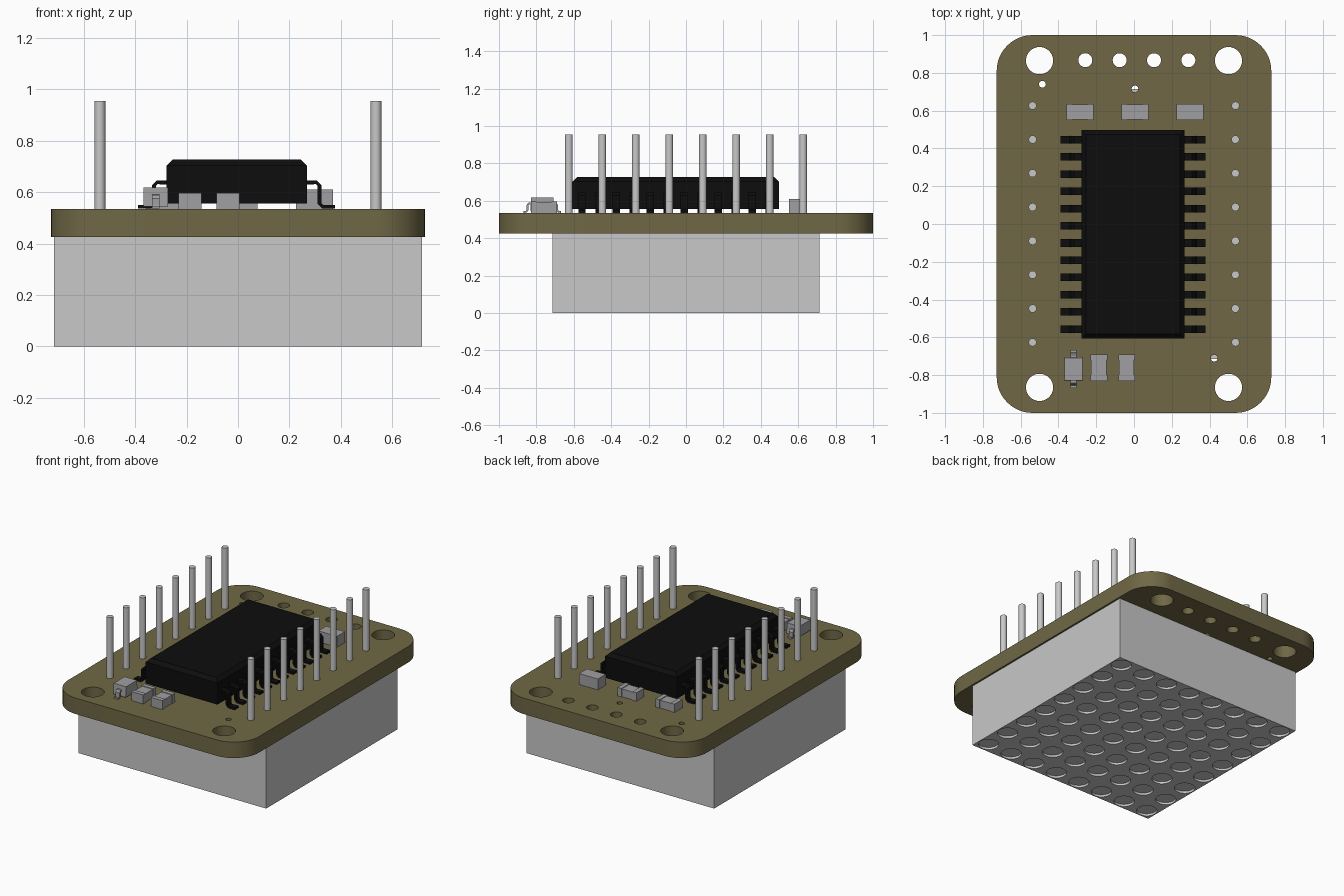
import bpy, bmesh, math
from mathutils import Matrix, Vector

if "Cube" in bpy.data.objects:
    bpy.data.objects.remove(bpy.data.objects["Cube"], do_unlink=True)


def material(name, rgb):
    m = bpy.data.materials.new(name)
    m.use_nodes = True
    m.diffuse_color = (*rgb, 1)
    m.node_tree.nodes["Principled BSDF"].inputs["Base Color"].default_value = (*rgb, 1)
    return m


OLIVE = material("olive board", (0.16, 0.137, 0.06))
LIGHT = material("light grey", (0.58, 0.58, 0.58))
GREY = material("component grey", (0.35, 0.35, 0.36))
BLACK = material("chip black", (0.004, 0.004, 0.004))

BOARD_LOW, BOARD_TOP = 0.425, 0.535
HALF_W, HALF_BLOCK = 0.727, 0.715


def add_object(name, bm, mat):
    mesh = bpy.data.meshes.new(name)
    bmesh.ops.recalc_face_normals(bm, faces=bm.faces)
    bm.to_mesh(mesh)
    bm.free()
    mesh.materials.append(mat)
    ob = bpy.data.objects.new(name, mesh)
    bpy.context.collection.objects.link(ob)
    return ob


def smooth(ob):
    bpy.ops.object.select_all(action='DESELECT')
    ob.select_set(True)
    bpy.context.view_layer.objects.active = ob
    bpy.ops.object.shade_smooth_by_angle(angle=math.radians(35))


def add_box(bm, x0, x1, y0, y1, z0, z1):
    size = Matrix.Diagonal((x1 - x0, y1 - y0, z1 - z0, 1))
    centre = Matrix.Translation(((x0 + x1) / 2, (y0 + y1) / 2, (z0 + z1) / 2))
    return bmesh.ops.create_cube(bm, size=1, matrix=centre @ size)["verts"]


def box(name, mat, *bounds):
    bm = bmesh.new()
    add_box(bm, *bounds)
    return add_object(name, bm, mat)


def arc(cx, cy, r, start=0.0, sweep=2 * math.pi, n=32, closed=True):
    steps = n if closed else n - 1
    return [(cx + r * math.cos(start + sweep * i / steps),
             cy + r * math.sin(start + sweep * i / steps)) for i in range(n)]


def plate(name, loops, z0, z1, mat):
    """Extruded flat outline; every loop after the first is a hole."""
    cu = bpy.data.curves.new(name, 'CURVE')
    cu.dimensions, cu.fill_mode, cu.extrude = '2D', 'BOTH', (z1 - z0) / 2
    for loop in loops:
        sp = cu.splines.new('POLY')
        sp.points.add(len(loop) - 1)
        for p, (x, y) in zip(sp.points, loop):
            p.co = (x, y, 0, 1)
        sp.use_cyclic_u = True
    ob = bpy.data.objects.new(name + "_curve", cu)
    bpy.context.collection.objects.link(ob)
    bpy.context.view_layer.update()
    dg = bpy.context.evaluated_depsgraph_get()
    bm = bmesh.new()
    bm.from_mesh(bpy.data.meshes.new_from_object(ob.evaluated_get(dg)))
    bpy.data.objects.remove(ob, do_unlink=True)
    bmesh.ops.remove_doubles(bm, verts=bm.verts, dist=1e-5)
    bmesh.ops.translate(bm, verts=bm.verts, vec=(0, 0, (z0 + z1) / 2))
    result = add_object(name, bm, mat)
    smooth(result)
    return result


def add_strip(bm, path, across, width, thick):
    """Flat bent lead: path points swept to a width along 'across'."""
    path = [Vector(p) for p in path]
    across = Vector(across)
    rings = []
    for i, p in enumerate(path):
        t = (path[min(i + 1, len(path) - 1)] - path[max(i - 1, 0)]).normalized()
        n = t.cross(across) * thick / 2
        w = across * width / 2
        rings.append([bm.verts.new(p + v) for v in (n + w, n - w, -n - w, w - n)])
    for a, b in zip(rings, rings[1:]):
        for k in range(4):
            bm.faces.new((a[k], a[(k + 1) % 4], b[(k + 1) % 4], b[k]))
    bm.faces.new(rings[0])
    bm.faces.new(rings[-1])


# Circuit board with rounded corners, mounting holes and small holes
R = 0.19
outline = []
for k, (sx, sy) in enumerate(((1, 1), (-1, 1), (-1, -1), (1, -1))):
    outline += arc(sx * (HALF_W - R), sy * (1 - R), R, k * math.pi / 2, math.pi / 2, 13, False)
holes = [arc(sx * 0.5, sy * 0.865, 0.072) for sx in (-1, 1) for sy in (-1, 1)]
holes += [arc(0.015 + 0.182 * (i - 1.5), 0.867, 0.037) for i in range(4)]
holes += [arc(x, y, 0.018, n=16) for x, y in ((-0.485, 0.74), (0.005, 0.715), (0.425, -0.71))]
plate("circuit_board", [outline] + holes, BOARD_LOW, BOARD_TOP, OLIVE)

# Display block beneath the board, its underside dimpled 8 by 8
DIMPLE = 0.015
h = HALF_BLOCK
square = [(-h, -h), (h, -h), (h, h), (-h, h)]
dots = [arc(0.184 * (i - 3.5), 0.184 * (j - 3.5), 0.064, n=24) for i in range(8) for j in range(8)]
plate("display_face", [square] + dots, 0, DIMPLE, LIGHT)
box("display_block", LIGHT, -h, h, -h, h, DIMPLE, BOARD_LOW)

# Two rows of upright pins
bm = bmesh.new()
for sx in (-1, 1):
    for i in range(8):
        low, high = BOARD_LOW, 0.955
        at = Matrix.Translation((sx * 0.537, 0.179 * (i - 3.5), (low + high) / 2))
        bmesh.ops.create_cone(bm, cap_ends=True, segments=20, radius1=0.021, radius2=0.021,
                              depth=high - low, matrix=at)
smooth(add_object("header_pins", bm, LIGHT))

# Chip body with chamfered upper edges
CX, CY = -0.005, -0.055
bm = bmesh.new()
add_box(bm, CX - 0.273, CX + 0.273, CY - 0.552, CY + 0.552, 0.555, 0.727)
top_edges = [e for e in bm.edges if all(v.co.z > 0.7 for v in e.verts)]
bmesh.ops.bevel(bm, geom=top_edges, offset=0.024, segments=1, affect='EDGES')
add_object("chip_body", bm, BLACK)

# Bent chip legs, twelve on each side
profile = ((0.26, 0.638), (0.31, 0.638), (0.322, 0.626), (0.322, 0.556), (0.334, 0.543), (0.383, 0.543))
bm = bmesh.new()
for s in (-1, 1):
    for i in range(12):
        y = CY + 0.0911 * (i - 5.5)
        add_strip(bm, [(CX + s * x, y, z) for x, z in profile], (0, 1, 0), 0.04, 0.015)
add_object("chip_legs", bm, BLACK)


# Small surface parts: a body with end caps standing slightly proud
def chip_part(name, x, y, size_x, size_y, height):
    bm = bmesh.new()
    hx, hy, cap, lip = size_x / 2, size_y / 2, 0.03, 0.004
    z0, z1 = BOARD_TOP, BOARD_TOP + height
    along_x = size_x > size_y
    if along_x:
        add_box(bm, x - hx + cap, x + hx - cap, y - hy + lip, y + hy - lip, z0, z1 - lip)
    else:
        add_box(bm, x - hx + lip, x + hx - lip, y - hy + cap, y + hy - cap, z0, z1 - lip)
    for s in (-1, 1):
        if along_x:
            ends = sorted((x + s * hx, x + s * (hx - cap)))
            add_box(bm, *ends, y - hy, y + hy, z0, z1)
        else:
            ends = sorted((y + s * hy, y + s * (hy - cap)))
            add_box(bm, x - hx, x + hx, *ends, z0, z1)
    add_object(name, bm, GREY)


chip_part("back_resistor_right", -0.286, 0.593, 0.143, 0.086, 0.058)
chip_part("back_resistor_middle", 0.005, 0.593, 0.143, 0.086, 0.058)
box("back_capacitor_left", GREY, 0.226, 0.369, 0.55, 0.636, BOARD_TOP, 0.61)
chip_part("front_capacitor_right", -0.186, -0.76, 0.09, 0.14, 0.062)
chip_part("front_capacitor_left", -0.039, -0.76, 0.088, 0.14, 0.062)

# Diode with tapered body and two bent leads
DX, DY = -0.32, -0.768
bm = bmesh.new()
for v in add_box(bm, DX - 0.047, DX + 0.047, DY - 0.064, DY + 0.064, 0.545, 0.617):
    if v.co.z > 0.6:
        v.co.y = DY + (v.co.y - DY) * 0.93
for s in (-1, 1):
    lead = ((0.055, 0.585), (0.073, 0.585), (0.08, 0.575), (0.08, 0.55), (0.085, 0.541), (0.1, 0.541))
    add_strip(bm, [(DX, DY + s * y, z) for y, z in lead], (1, 0, 0), 0.03, 0.01)
add_object("diode", bm, GREY)
